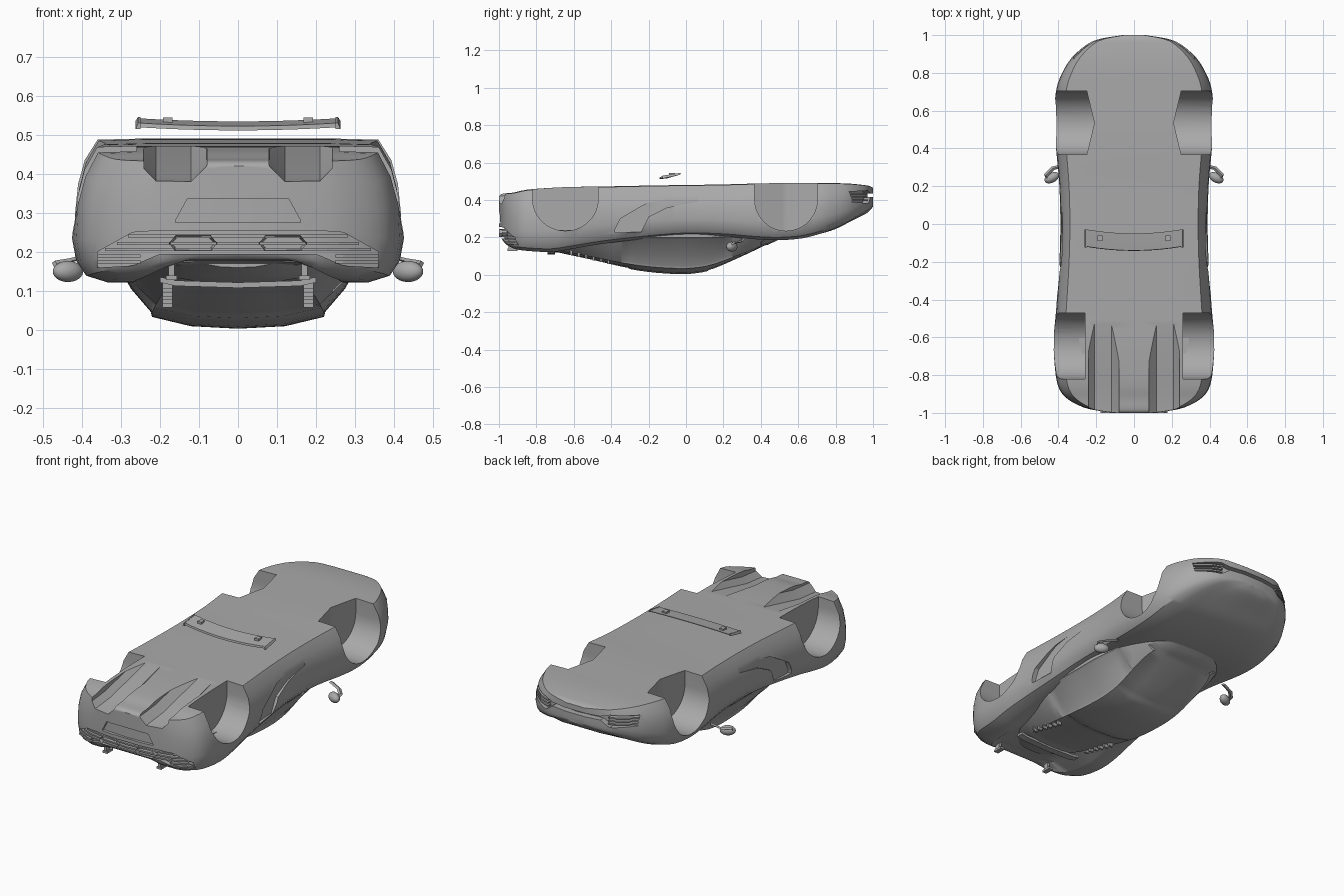
import bpy, bmesh, math
from mathutils import Vector

if "Cube" in bpy.data.objects:
    bpy.data.objects.remove(bpy.data.objects["Cube"])

grey = bpy.data.materials.new("body_grey")
grey.use_nodes = True
grey.diffuse_color = (0.4, 0.4, 0.4, 1)
grey.node_tree.nodes["Principled BSDF"].inputs["Base Color"].default_value = (0.4, 0.4, 0.4, 1)


def smooth_rows(rows, steps=3):
    """Refine a table of rows with a Catmull-Rom spline."""
    out = []
    for i in range(len(rows) - 1):
        around = [rows[min(max(j, 0), len(rows) - 1)] for j in range(i - 1, i + 3)]
        for s in range(steps):
            t = s / steps
            out.append([b + (c - a) * t / 2 + (a - 2.5 * b + 2 * c - d / 2) * t * t
                        + (1.5 * (b - c) + (d - a) / 2) * t ** 3
                        for a, b, c, d in zip(*around)])
    return out + [list(rows[-1])]


def lerp_table(table, x):
    for (a, va), (b, vb) in zip(table, table[1:]):
        if x <= b:
            return va + (vb - va) * (x - a) / (b - a)
    return table[-1][1]


def loft(name, rings):
    """Skin a list of closed rings and cap both ends."""
    bm = bmesh.new()
    loops = [[bm.verts.new(p) for p in ring] for ring in rings]
    n = len(loops[0])
    for a, b in zip(loops, loops[1:]):
        for i in range(n):
            j = (i + 1) % n
            bm.faces.new((a[i], a[j], b[j], b[i]))
    bm.faces.new(loops[0])
    bm.faces.new(loops[-1])
    bmesh.ops.recalc_face_normals(bm, faces=bm.faces)
    mesh = bpy.data.meshes.new(name)
    bm.to_mesh(mesh)
    bm.free()
    mesh.materials.append(grey)
    obj = bpy.data.objects.new(name, mesh)
    bpy.context.collection.objects.link(obj)
    return obj


def mirrored_ring(y, half):
    return [(x, y, z) for x, z in half] + [(-x, y, z) for x, z in reversed(half) if x > 0]


def activate(obj):
    bpy.ops.object.select_all(action="DESELECT")
    obj.select_set(True)
    bpy.context.view_layer.objects.active = obj


def shade(obj, angle=32):
    activate(obj)
    bpy.ops.object.shade_smooth_by_angle(angle=math.radians(angle))
    return obj


def cut(target, cutter):
    mod = target.modifiers.new("cut", "BOOLEAN")
    mod.operation, mod.solver, mod.object = "DIFFERENCE", "EXACT", cutter
    activate(target)
    bpy.ops.object.modifier_apply(modifier=mod.name)
    bpy.data.objects.remove(cutter)


def inset_faces(obj, rule, thickness, depth):
    bm = bmesh.new()
    bm.from_mesh(obj.data)
    bm.normal_update()
    faces = [f for f in bm.faces if rule(f.calc_center_median(), f.normal)]
    if faces:
        bmesh.ops.inset_region(bm, faces=faces, thickness=thickness, depth=depth)
    bm.to_mesh(obj.data)
    bm.free()


# Plan curves of the two bumpers
TAIL = [(0, -1), (.1, -.995), (.18, -.988), (.27, -.968), (.36, -.92), (.41, -.85)]
NOSE = [(0, 1), (.06, .998), (.18, .98), (.25, .95), (.33, .88), (.38, .8)]


def band(name, plan, rows, depth, out):
    """Strip that follows a bumper; rows hold x, lower z, upper z."""
    sign = 1 if plan is NOSE else -1
    rings = []
    for x, low, high in rows:
        y = lerp_table(plan, abs(x))
        inner, outer = y - sign * depth, y + sign * out
        rings.append([(x, inner, low), (x, outer, low), (x, outer, high), (x, inner, high)])
    return loft(name, rings)


def both(rows):
    return [(-r[0], *r[1:]) for r in reversed(rows) if r[0] > 0] + rows


def slat(name, plan, x0, x1, z, thick=.008):
    xs = [x0 + (x1 - x0) * i / 12 for i in range(13)]
    return band(name, plan, [(x, z - thick / 2, z + thick / 2) for x in xs], .035, -.004)


def box(name, low, high):
    (a, b, c), (d, e, f) = low, high
    return loft(name, [[(a, y, c), (d, y, c), (d, y, f), (a, y, f)] for y in (b, e)])


# Main shell: y, half width, floor z, fender z, centre deck z
STATIONS = [
    (-1, .1, .42, .24, .23), (-.99, .18, .43, .21, .2), (-.97, .27, .435, .17, .18),
    (-.92, .36, .44, .14, .175), (-.85, .405, .455, .128, .17), (-.72, .422, .465, .122, .165),
    (-.6, .425, .47, .14, .17), (-.45, .412, .472, .165, .18), (-.2, .395, .477, .195, .2),
    (0, .39, .48, .21, .21), (.2, .395, .483, .205, .205), (.37, .41, .488, .19, .195),
    (.5, .42, .49, .185, .19), (.62, .42, .49, .195, .2), (.72, .41, .49, .22, .22),
    (.8, .38, .49, .25, .245), (.88, .33, .487, .29, .285), (.95, .25, .48, .33, .32),
    (.98, .18, .475, .35, .34), (1, .06, .465, .37, .365)]
rings = []
for y, w, floor, fender, deck in smooth_rows(STATIONS):
    h = floor - fender
    rings.append(mirrored_ring(y, [
        (0, floor), (.6 * w, floor), (.87 * w, floor - .01 * h), (.95 * w, floor - .2 * h),
        (.99 * w, floor - .42 * h), (w, floor - .68 * h), (.975 * w, fender + .15 * h),
        (.92 * w, fender + .05 * h), (.79 * w, fender), (.64 * w, fender),
        (.47 * w, deck), (0, deck)]))
body = loft("body_shell", rings)

# Wheel wells, diffuser tunnels and side scoops
SCOOP = [(-.38, .225, .24), (-.35, .225, .3), (-.24, .23, .365), (-.2, .31, .385),
         (-.1, .36, .4), (.06, .39, .405)]
for s in (-1, 1):
    for yc, r, inner, point in ((.535, .168, .25, .04), (-.645, .175, .26, 0)):
        rings = []
        for i in range(25):
            a = math.pi * i / 24
            dy, low = -r * math.cos(a), .405 - .17 * math.sin(a)
            xin = inner - point * (1 - abs(dy) / r)
            rings.append([(s * x, yc + dy, z) for x, z in
                          ((xin, low), (.6, low), (.6, .7), (xin, .7))])
        cut(body, loft("well_cutter", rings))
    cut(body, loft("tunnel_cutter", [
        [(s * x, y, z + dz) for x, dz in
         ((.07, .2), (.08, .04), (.12, 0), (.21, 0), (.24, .03), (.25, .2))]
        for y, z in ((-1.05, .375), (-.85, .395), (-.5, .478))]))
    cut(body, loft("scoop_cutter", [
        [(s * .378, y, a), (s * .5, y, a), (s * .5, y, b), (s * .378, y, b)]
        for y, a, b in SCOOP]))

# Bumper recesses
cut(body, band("tail_cutter", TAIL, both(
    [(0, .195, .255), (.2, .195, .255), (.27, .165, .25), (.36, .16, .2)]), .03, .1))
cut(body, band("plate_cutter", TAIL, both(
    [(0, .275, .335), (.13, .275, .335), (.16, .275, .28)]), .012, .1))
cut(body, band("mouth_cutter", NOSE, both(
    [(0, .415, .435), (.15, .415, .435), (.2, .38, .45), (.32, .39, .445)]), .03, .1))
shade(body)

# Tail and nose slats
for z, x in ((.24, .28), (.222, .31), (.206, .34)):
    slat("tail_slat", TAIL, -x, x, z)
for s in (-1, 1):
    for z in (.19, .175):
        slat("tail_side_slat", TAIL, s * .25, s * .36, z)
    for z in (.398, .415, .432):
        slat("nose_slat", NOSE, s * .19, s * .32, z)

# Cabin: y, roof z, roof half width, base half width
CABIN = [
    (-.86, .16, .08, .2), (-.7, .118, .15, .27), (-.5, .075, .19, .31), (-.35, .04, .21, .325),
    (-.2, .015, .22, .335), (-.05, .004, .22, .335), (.05, .008, .22, .335),
    (.15, .03, .22, .325), (.3, .095, .22, .3), (.4, .142, .2, .27), (.5, .19, .13, .2)]
rings = []
for y, roof, wr, wb in smooth_rows(CABIN):
    h = .22 - roof
    rings.append(mirrored_ring(y, [
        (0, roof), (.55 * wr, roof + .03 * h), (wr, roof + .14 * h),
        (wr + .5 * (wb - wr), roof + .45 * h), (wb, roof + .9 * h), (wb, .24), (0, .24)]))
cabin = loft("cabin", rings)

# Windscreen, rear screen and side windows set in slightly
inset_faces(cabin, lambda c, n: .1 < c.y < .44 and n.z < -.5 and abs(n.x) < .5, .012, -.004)
inset_faces(cabin, lambda c, n: -.7 < c.y < -.3 and n.z < -.7 and abs(n.x) < .4, .012, -.005)
for s in (-1, 1):
    inset_faces(cabin, lambda c, n: -.33 < c.y < .27 and s * n.x > .5 and c.z < .2, .012, -.006)
shade(cabin)

# Engine cover louvres and small deck bar
for s in (-1, 1):
    for i in range(6):
        y, z = -.62 + i * .04, .105 - i * .0095
        box("louvre", (s * .18 - .013, y, z), (s * .18 + .013, y + .012, z + .03))
    box("wing_post", (s * .17 - .008, -.95, .13), (s * .17 + .008, -.92, .2))
    box("wing_foot", (s * .17 - .014, -.955, .128), (s * .17 + .014, -.9, .14))
loft("deck_bar", [[(x, -.74, z), (x, -.7, z), (x, -.7, z + .014), (x, -.74, z + .014)]
                  for x, z in ((-.2, .122), (-.16, .113), (0, .108), (.16, .113), (.2, .122))])

# Exhaust surrounds
for s in (-1, 1):
    pipe = loft("exhaust", [[(s * .115 + x, y, .222 + z) for x, z in
                             ((-.045, -.02), (.045, -.02), (.062, 0), (.045, .02),
                              (-.045, .02), (-.062, 0))] for y in (-1, -.94)])
    inset_faces(pipe, lambda c, n: n.y < -.9, .007, -.03)

# Door mirrors
for s in (-1, 1):
    bpy.ops.mesh.primitive_uv_sphere_add(segments=20, ring_count=12, radius=1,
                                         location=(s * .435, .245, .15))
    shell = bpy.context.object
    shell.name = "mirror_shell"
    shell.scale = (.042, .026, .027)
    shell.rotation_euler.z = -s * .5
    shell.data.materials.append(grey)
    shade(shell)
    path = [Vector(p) for p in ((.37, .31, .195), (.43, .295, .178), (.468, .255, .172), (.46, .235, .155))]
    shade(loft("mirror_stalk", [[(s * (p.x + dx), p.y + dx, p.z + dz) for dx, dz in
                                 ((-.008, 0), (0, -.006), (.008, 0), (0, .006))] for p in path]))

# Loose wing blade with end plates
rings = []
for i in range(17):
    x = -.255 + .51 * i / 16
    k = (x / .255) ** 2
    rings.append([(x, y + .022 * k, z + .008 * k) for y, z in
                  ((-.142, .511), (-.1, .516), (-.05, .53), (-.05, .534), (-.1, .528), (-.14, .522))])
shade(loft("wing_blade", rings))
for s in (-1, 1):
    loft("wing_end", [[(s * x, y, z) for x, z in ((.25, a), (.262, a), (.256, b), (.25, b))]
                      for y, a, b in ((-.125, .514, .53), (-.03, .535, .545))])
    box("wing_mount", (s * .18 - .012, -.09, .53), (s * .18 + .012, -.06, .544))
